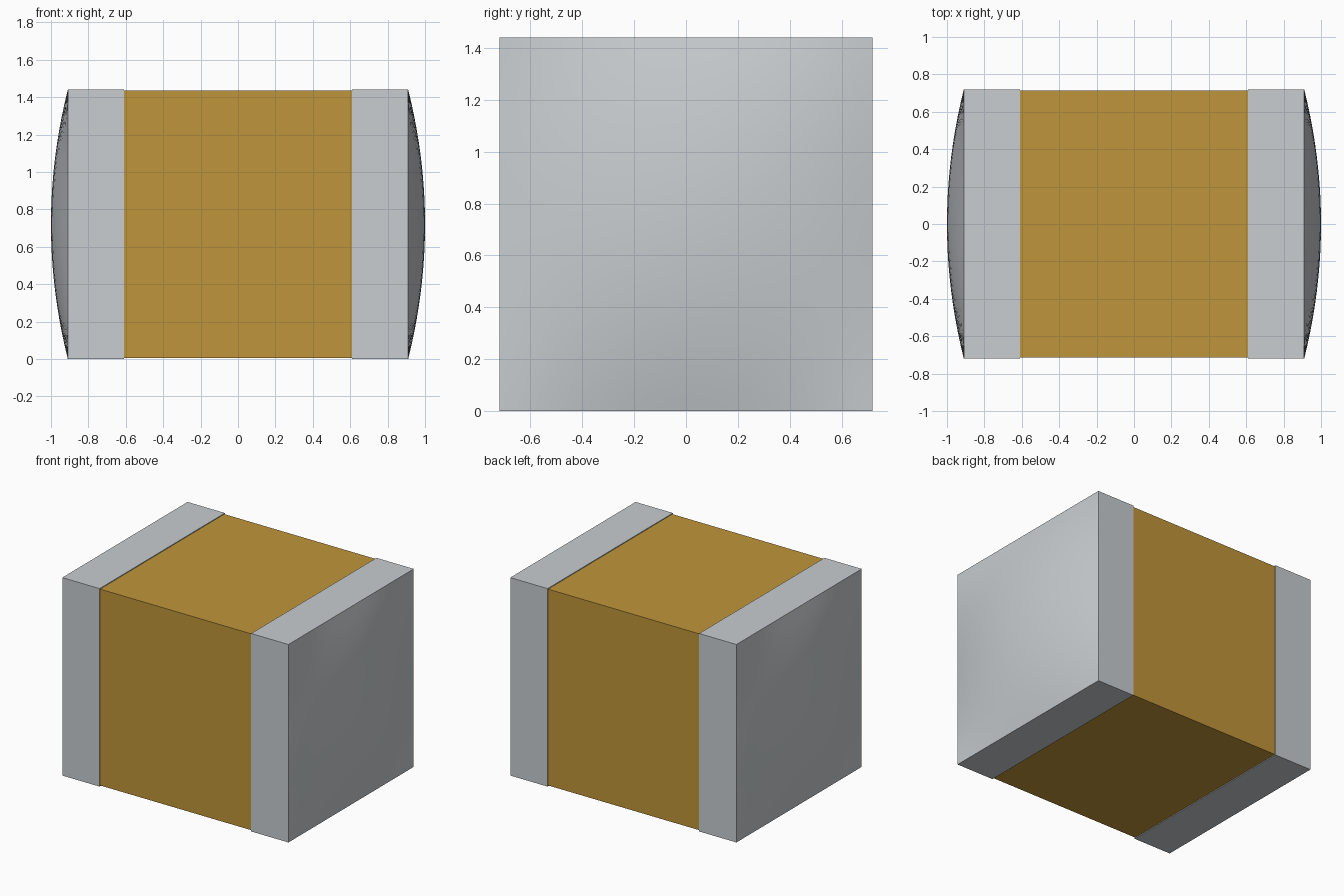
import bpy, bmesh
from mathutils import Matrix, Vector

if "Cube" in bpy.data.objects:
    bpy.data.objects.remove(bpy.data.objects["Cube"], do_unlink=True)

HALF = 0.72        # half the width and height of the end caps
INNER_X = 0.61     # inner rim of each cap
OUTER_X = 0.91     # where the domed end begins
BULGE = 0.09       # height of the dome
STEP = 0.006       # how far the caps stand proud of the body


def material(name, color):
    mat = bpy.data.materials.new(name)
    mat.use_nodes = True
    mat.diffuse_color = color
    bsdf = next(n for n in mat.node_tree.nodes if n.type == 'BSDF_PRINCIPLED')
    bsdf.inputs["Base Color"].default_value = color
    return mat


def add_object(name, bm, mat):
    bmesh.ops.recalc_face_normals(bm, faces=bm.faces)
    mesh = bpy.data.meshes.new(name)
    bm.to_mesh(mesh)
    bm.free()
    mesh.materials.append(mat)
    obj = bpy.data.objects.new(name, mesh)
    bpy.context.collection.objects.link(obj)
    return obj


metal = material("silver grey", (0.58, 0.61, 0.63, 1))
ceramic = material("ochre", (0.53, 0.30, 0.043, 1))

# Central block
bm = bmesh.new()
bmesh.ops.create_cube(bm, size=1)
side = 2 * (HALF - STEP)
bmesh.ops.transform(bm, verts=bm.verts, matrix=Matrix.Translation((0, 0, HALF))
                    @ Matrix.Diagonal((2 * INNER_X + 0.02, side, side, 1)))
add_object("ceramic_body", bm, ceramic)


# End cap: a pillow-shaped end with straight walls behind it
def end_cap(name, sign):
    bm = bmesh.new()
    bmesh.ops.create_grid(bm, x_segments=20, y_segments=20, size=1)
    for v in bm.verts:
        u, w = v.co.x, v.co.y
        x = OUTER_X + BULGE * (1 - u * u) * (1 - w * w)
        v.co = Vector((sign * x, u * HALF, HALF + w * HALF))
    rim = [e for e in bm.edges if e.is_boundary]
    walls = bmesh.ops.extrude_edge_only(bm, edges=rim)["geom"]
    for v in walls:
        if isinstance(v, bmesh.types.BMVert):
            v.co.x = sign * INNER_X
    bmesh.ops.holes_fill(bm, edges=[e for e in bm.edges if e.is_boundary])
    obj = add_object(name, bm, metal)
    bpy.ops.object.select_all(action='DESELECT')
    bpy.context.view_layer.objects.active = obj
    obj.select_set(True)
    bpy.ops.object.shade_smooth_by_angle(angle=0.5)


end_cap("left_end_cap", 1)
end_cap("right_end_cap", -1)
